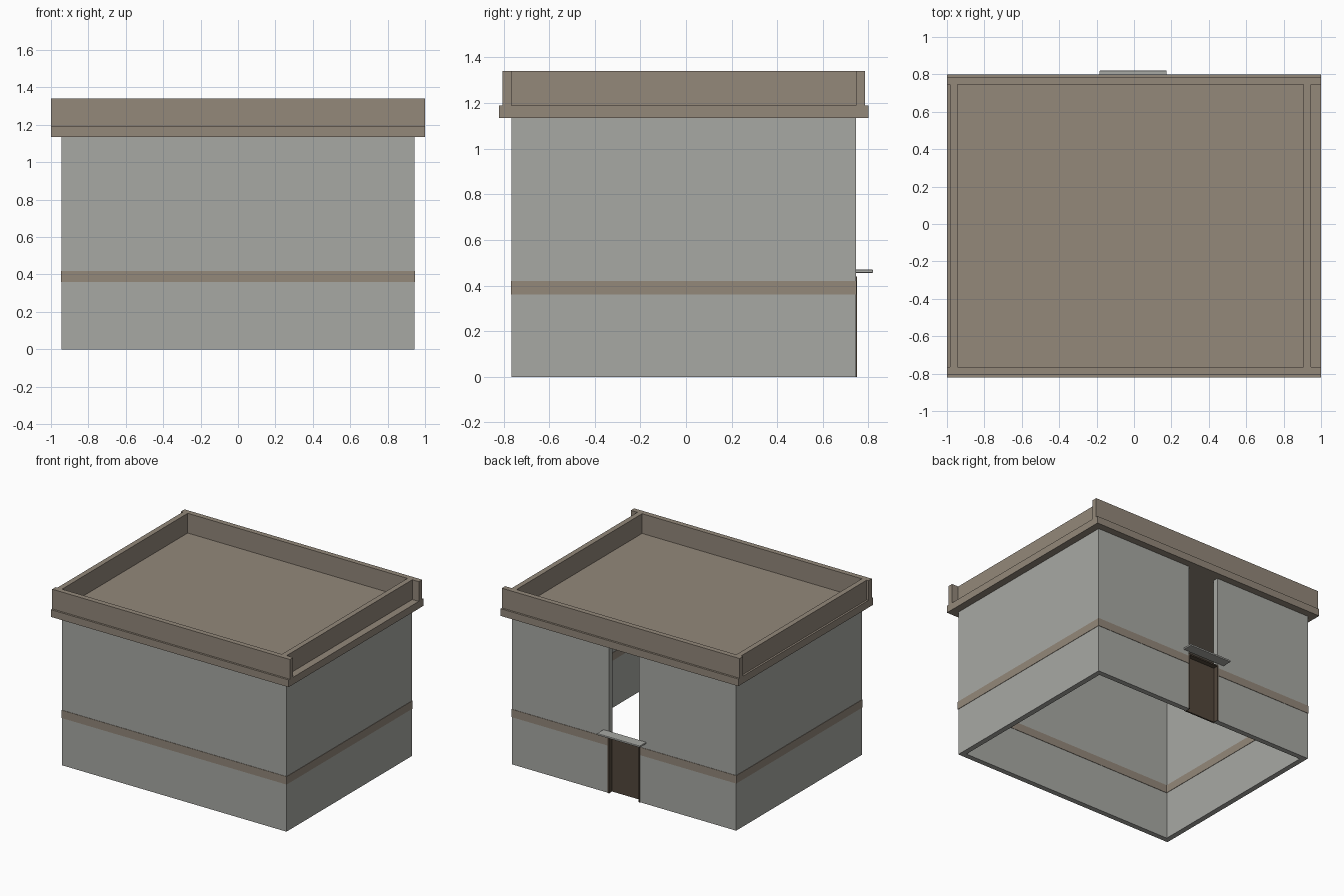
import bpy
import bmesh

cube = bpy.data.objects.get("Cube")
if cube:
    bpy.data.objects.remove(cube, do_unlink=True)


def material(name, rgb):
    mat = bpy.data.materials.new(name)
    mat.use_nodes = True
    mat.diffuse_color = (*rgb, 1)
    mat.node_tree.nodes["Principled BSDF"].inputs["Base Color"].default_value = (*rgb, 1)
    return mat


concrete = material("grey_concrete", (0.39, 0.395, 0.37))
trim = material("brown_trim", (0.292, 0.246, 0.195))
dark_wood = material("dark_brown_wood", (0.085, 0.063, 0.044))


def prism(name, outline, z0, z1, mat):
    """Extrude a flat outline from z0 up to z1."""
    bm = bmesh.new()
    base = bm.faces.new([bm.verts.new((x, y, z0)) for x, y in outline])
    top = bmesh.ops.extrude_face_region(bm, geom=[base])["geom"]
    bmesh.ops.translate(bm, vec=(0, 0, z1 - z0),
                        verts=[v for v in top if isinstance(v, bmesh.types.BMVert)])
    bmesh.ops.recalc_face_normals(bm, faces=bm.faces)
    mesh = bpy.data.meshes.new(name)
    bm.to_mesh(mesh)
    bm.free()
    mesh.materials.append(mat)
    obj = bpy.data.objects.new(name, mesh)
    bpy.context.collection.objects.link(obj)
    return obj


def box(name, x0, x1, y0, y1, z0, z1, mat):
    return prism(name, [(x0, y0), (x1, y0), (x1, y1), (x0, y1)], z0, z1, mat)


HALF, FRONT, BACK = 0.944, -0.765, 0.745   # outer wall limits
THICK = 0.04
DOOR = 0.127                               # half width of the doorway
ROOF, DECK, RIM = 1.135, 1.19, 1.34        # heights


def open_ring(name, z0, z1, grow, mat):
    """Wall ring with a gap for the doorway at the back."""
    o, i = HALF + grow, HALF - THICK - grow
    of, ob = FRONT - grow, BACK + grow
    inf, inb = FRONT + THICK + grow, BACK - THICK - grow
    right = [(-DOOR, ob), (-o, ob), (-o, of)]
    inner = [(i, inf), (-i, inf), (-i, inb), (-DOOR, inb)]
    left = [(o, of), (o, ob), (DOOR, ob), (DOOR, inb), (i, inb)]
    return prism(name, right + left + inner, z0, z1, mat)


# Walls and the trim band on both faces of them
open_ring("walls", 0, ROOF, 0, concrete)
open_ring("wall_band", 0.36, 0.42, 0.003, trim)

# Roof slab and parapet
box("roof_slab", -1, 1, -0.82, 0.80, ROOF, DECK, trim)
box("front_parapet", -1, 1, FRONT - THICK, FRONT, DECK, RIM, trim)
box("back_parapet", -1, 1, BACK, BACK + THICK, DECK, RIM, trim)
for name, x in (("right_parapet", -0.985), ("left_parapet", 0.905)):
    box(name, x, x + THICK, FRONT, BACK, DECK, RIM, trim)

# Door, its frame and the canopy above
box("door", -DOOR, DOOR, 0.70, 0.712, 0, 0.43, dark_wood)
for name, x in (("right_door_jamb", -DOOR - 0.008), ("left_door_jamb", DOOR - 0.004)):
    box(name, x, x + 0.012, 0.70, 0.749, 0, 0.44, dark_wood)
box("door_lintel", -DOOR, DOOR, 0.70, 0.749, 0.43, 0.44, dark_wood)
canopy = box("door_canopy", -0.185, 0.175, BACK - 0.005, 0.82, 0.456, 0.47, concrete)
bevel = canopy.modifiers.new("soft_edges", "BEVEL")
bevel.width = 0.004
bevel.segments = 2
